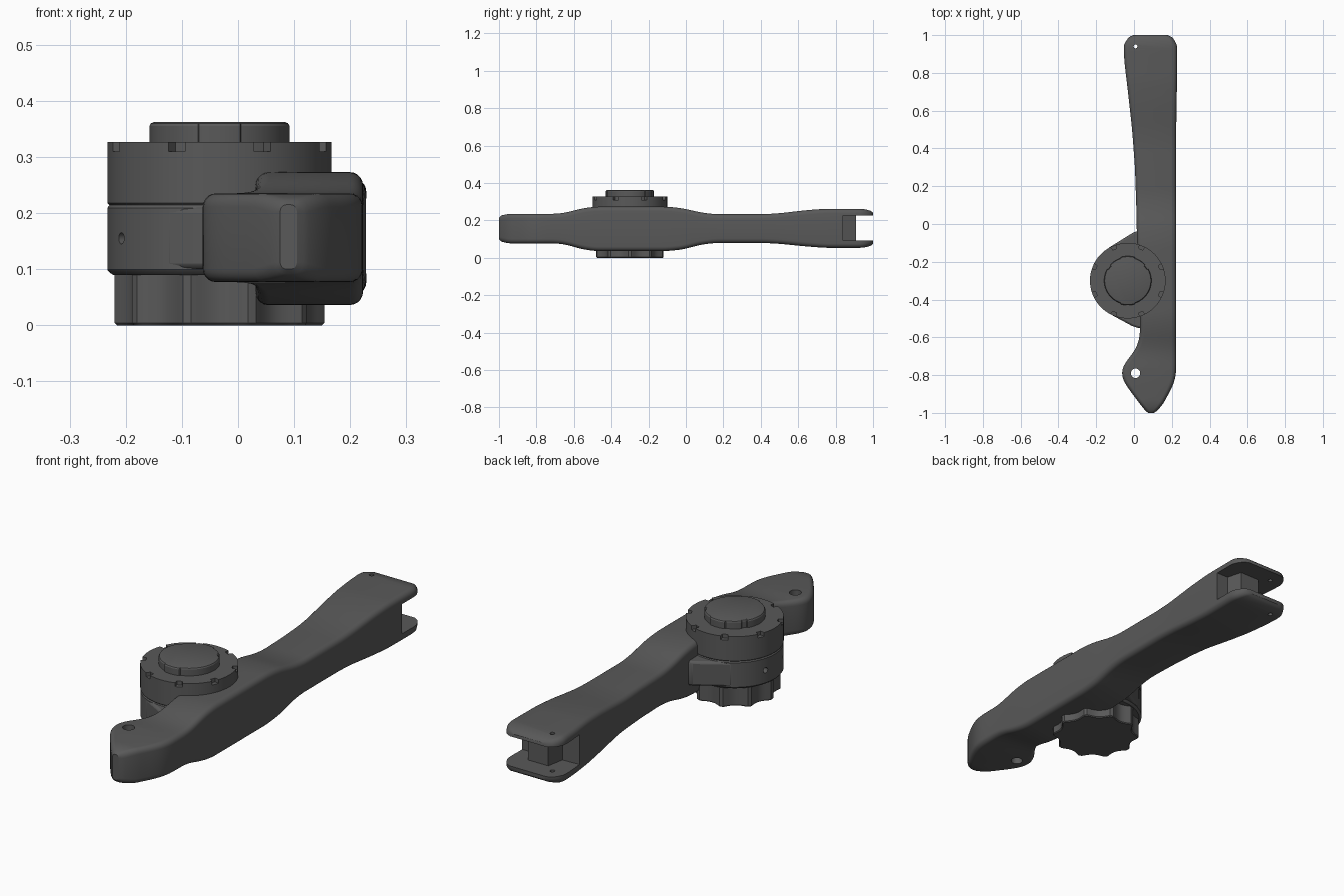
import bpy, bmesh, math
from math import pi, cos, sin

if "Cube" in bpy.data.objects:
    bpy.data.objects.remove(bpy.data.objects["Cube"])

dark = bpy.data.materials.new("dark_grey")
dark.diffuse_color = (0.1, 0.1, 0.1, 1)
dark.use_nodes = True
dark.node_tree.nodes["Principled BSDF"].inputs["Base Color"].default_value = dark.diffuse_color
CX, CY = -0.033, -0.30          # axis of the round hub


def loft(name, rings):
    """Closed solid through rings of equal point count."""
    bm = bmesh.new()
    vs = [[bm.verts.new(p) for p in r] for r in rings]
    n = len(vs[0])
    for a, b in zip(vs, vs[1:]):
        for i in range(n):
            bm.faces.new((a[i], a[(i + 1) % n], b[(i + 1) % n], b[i]))
    bm.faces.new(vs[0])
    bm.faces.new(vs[-1])
    bmesh.ops.recalc_face_normals(bm, faces=bm.faces)
    me = bpy.data.meshes.new(name)
    bm.to_mesh(me)
    bm.free()
    ob = bpy.data.objects.new(name, me)
    bpy.context.collection.objects.link(ob)
    me.materials.append(dark)
    return ob


def prism(name, outline, z0, z1):
    return loft(name, [[(x, y, z) for x, y in outline] for z in (z0, z1)])


def polar(name, layers, n=160):
    """Stacked layers (z, radius or radius function) around the hub axis."""
    rings = []
    for z, r in layers:
        f = r if callable(r) else (lambda a, r=r: r)
        rings.append([(CX + f(2 * pi * i / n) * cos(2 * pi * i / n),
                       CY + f(2 * pi * i / n) * sin(2 * pi * i / n), z) for i in range(n)])
    return loft(name, rings)


def activate(ob):
    bpy.ops.object.select_all(action='DESELECT')
    ob.select_set(True)
    bpy.context.view_layer.objects.active = ob


def smooth(ob, deg=30):
    activate(ob)
    bpy.ops.object.shade_smooth_by_angle(angle=math.radians(deg))


def cut(ob, cutter):
    m = ob.modifiers.new("cut", 'BOOLEAN')
    m.operation, m.solver, m.object = 'DIFFERENCE', 'EXACT', cutter
    activate(ob)
    bpy.ops.object.modifier_apply(modifier="cut")
    bpy.data.objects.remove(cutter)


def rod(p, r, depth, rot=(0, 0, 0)):
    bpy.ops.mesh.primitive_cylinder_add(vertices=24, radius=r, depth=depth, location=p, rotation=rot)
    ob = bpy.context.object
    ob.data.materials.append(dark)
    return ob


def lerp(pts, y):
    for (a, u), (b, v) in zip(pts, pts[1:]):
        if y <= b:
            return u + (v - u) * max(0, y - a) / (b - a)
    return pts[-1][1]


def curve(pts, y):
    w = min(0.03, 1 - abs(y))   # soften knots away from the ends
    return sum(lerp(pts, y + w * k / 4) for k in range(-4, 5)) / 9


# Arm: rounded rectangle swept along y with varying sides, top and bottom
LEFT = [(-1, .075), (-.985, .055), (-.96, .037), (-.85, -.045), (-.82, -.06), (-.79, -.066),
        (-.755, -.06), (-.72, -.035), (-.68, -.003), (-.64, .02), (-.58, .032), (-.4, .03),
        (-.05, .015), (.1, .012), (.3, .005), (.5, -.01), (.7, -.032), (.85, -.05),
        (.95, -.056), (.97, -.048), (.985, -.036), (1, -.005)]
RIGHT = [(-1, .105), (-.985, .13), (-.96, .15), (-.86, .204), (-.81, .22), (-.76, .223), (.5, .223),
         (.8, .228), (.95, .229), (.97, .222), (.985, .21), (1, .18)]
TOP = [(-1, .215), (-.985, .23), (-.96, .235), (-.69, .235), (-.64, .242), (-.56, .263), (-.49, .273),
       (-.1, .273), (-.02, .265), (.08, .242), (.15, .233), (.42, .233), (.5, .238), (.65, .255),
       (.75, .262), (.95, .262), (.985, .255), (1, .24)]
BOT = [(-1, .1), (-.985, .082), (-.96, .077), (-.69, .077), (-.64, .07), (-.56, .047), (-.49, .036),
       (-.1, .036), (-.02, .044), (.08, .07), (.15, .079), (.42, .079), (.5, .075), (.65, .06),
       (.75, .053), (.95, .053), (.985, .06), (1, .075)]
ys = [-1, -.993] + [-.985 + i * 1.97 / 110 for i in range(111)] + [.993, 1]
rings = []
for y in ys:
    l, r, t, b = (curve(c, y) for c in (LEFT, RIGHT, TOP, BOT))
    rad = min(.024, (r - l) * .4)
    ring = []
    for k, (x, z) in enumerate([(r - rad, t - rad), (l + rad, t - rad), (l + rad, b + rad), (r - rad, b + rad)]):
        for j in range(6):
            a = (k + j / 5) * pi / 2
            ring.append((x + rad * cos(a), y, z + rad * sin(a)))
    rings.append(ring)
arm = loft("arm", rings)
# fork slot with a raised middle stop, pin holes
cut(arm, prism("slot_cutter", [(.3, .84), (.17, .84), (.15, .91), (.05, .91), (.035, .83),
                               (-.15, .82), (-.15, 1.1), (.3, 1.1)], .092, .226))
cut(arm, rod((.008, -.79, .15), .025, .6))
cut(arm, rod((.008, .94, .15), .01, .6))
smooth(arm)


# Knob: ten points with concave scallops between
def scallop(a):
    u = (a / (2 * pi) * 10) % 1 * 2 - 1
    return .187 - .022 * max(0, 1 - (u / .85) ** 2)


knob = polar("knob", [(0, lambda a: scallop(a) - .004), (.004, scallop), (.1, scallop)])
smooth(knob)

# Hub body with dark groove steps at both ends
body = polar("hub_body", [(.09, .19), (.095, .197), (.099, .2), (.209, .2), (.213, .197), (.216, .195)])
for deg, r in ((180 + 29, .01), (180 - 16, .012)):
    a = math.radians(deg)
    cut(body, rod((CX + .2 * cos(a), CY + .2 * sin(a), .155), r, .06, (0, pi / 2, a)))
smooth(body)

# Clamp flange: tangent plates joining the hub to the arm
flange = prism("hub_flange", [(-.14, -.13), (-.02, -.055), (.005, -.04), (.06, -.04), (.06, -.55),
                              (.02, -.55), (-.01, -.54), (-.13, -.475)], .1, .21)
bev = flange.modifiers.new("bevel", 'BEVEL')
bev.width, bev.segments = .01, 2
smooth(flange)


# Upper ring with eight rim notches
def notched(a):
    d = (a - pi / 8 + pi / 8) % (pi / 4) - pi / 8
    return .18 if abs(d) < .065 else .2


ring = polar("upper_ring", [(.214, .196), (.218, .2), (.31, .2), (.3101, notched), (.327, notched)], 320)
smooth(ring)


# Cap with small front, back and side tabs
def cap_r(a):
    tab = min(abs((a - c + pi) % (2 * pi) - pi) for c in (pi / 2, pi * 1.5))
    side = min(abs((a - c + pi) % (2 * pi) - pi) for c in (pi / 5, pi * 4 / 5))
    if tab < .3:
        return .13
    return .119 if side < .1 else .125


cap = polar("cap", [(.32, cap_r), (.355, cap_r), (.36, lambda a: cap_r(a) - .003),
                    (.362, lambda a: cap_r(a) - .008)], 240)
smooth(cap)
